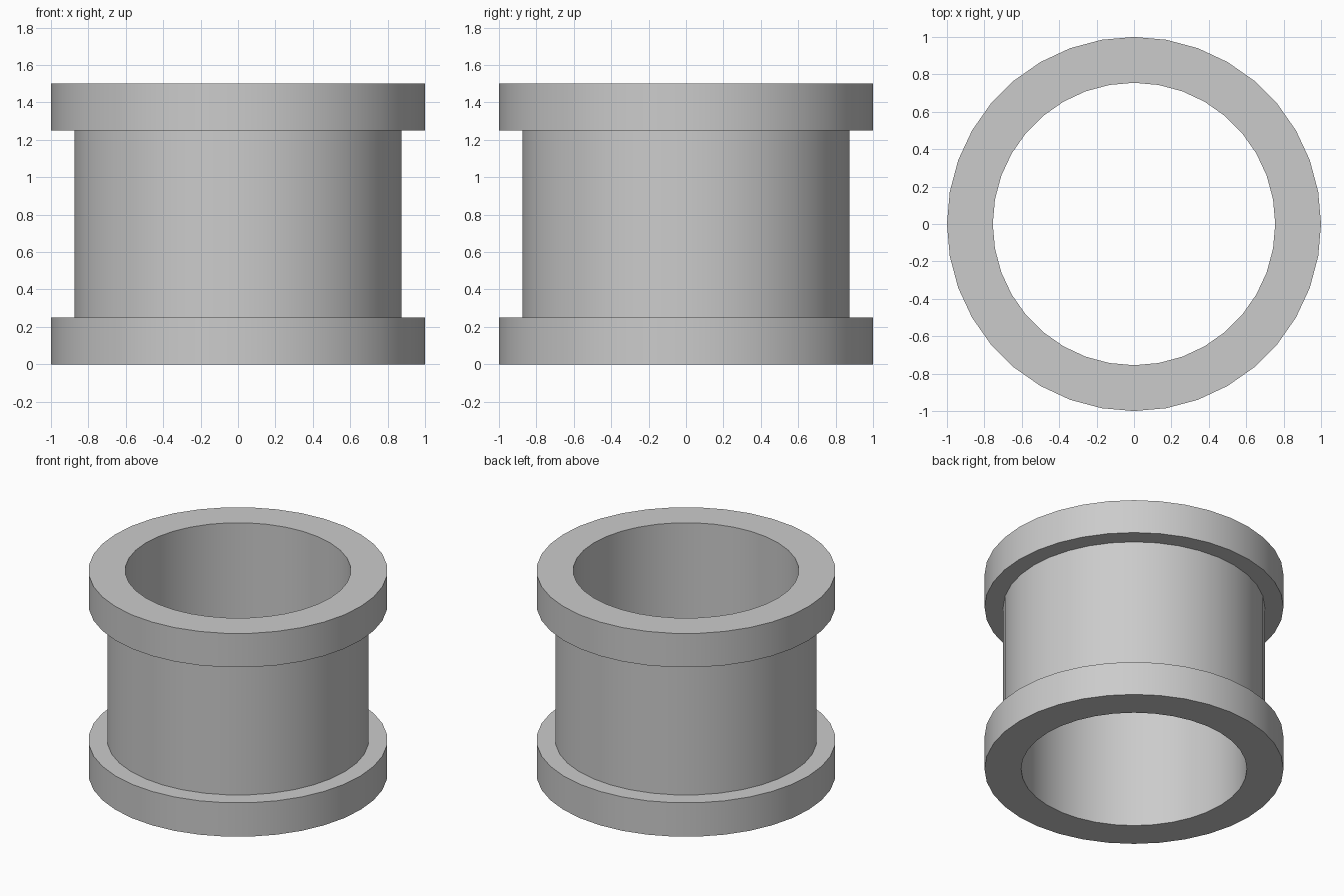
import bpy
import bmesh
import math
from mathutils import Vector

cube = bpy.data.objects.get("Cube")
if cube:
    bpy.data.objects.remove(cube, do_unlink=True)

SIDES = 36
BORE, BODY, FLANGE = 0.755, 0.875, 1.0
HEIGHT, RIM = 1.5, 0.25

# Plain grey material
grey = bpy.data.materials.new("light_grey")
grey.use_nodes = True
colour = (0.6, 0.6, 0.6, 1)
grey.diffuse_color = colour
grey.node_tree.nodes["Principled BSDF"].inputs["Base Color"].default_value = colour

# Closed half-section of the flanged sleeve: radius, height
section = [
    (BORE, 0), (FLANGE, 0), (FLANGE, RIM), (BODY, RIM),
    (BODY, HEIGHT - RIM), (FLANGE, HEIGHT - RIM), (FLANGE, HEIGHT), (BORE, HEIGHT),
]

# Revolve the section around the vertical axis
bm = bmesh.new()
verts = [bm.verts.new((r, 0, z)) for r, z in section]
edges = [bm.edges.new((v, verts[(i + 1) % len(verts)])) for i, v in enumerate(verts)]
bmesh.ops.spin(bm, geom=verts + edges, cent=Vector(), axis=Vector((0, 0, 1)),
               angle=math.tau, steps=SIDES, use_duplicate=False)
bmesh.ops.remove_doubles(bm, verts=bm.verts[:], dist=0.0001)
bmesh.ops.recalc_face_normals(bm, faces=bm.faces[:])

mesh = bpy.data.meshes.new("flanged_sleeve")
bm.to_mesh(mesh)
bm.free()
mesh.materials.append(grey)
sleeve = bpy.data.objects.new("flanged_sleeve", mesh)
bpy.context.collection.objects.link(sleeve)

# Smooth walls with crisp rims
bpy.ops.object.select_all(action="DESELECT")
sleeve.select_set(True)
bpy.context.view_layer.objects.active = sleeve
bpy.ops.object.shade_smooth_by_angle(angle=math.radians(30))
